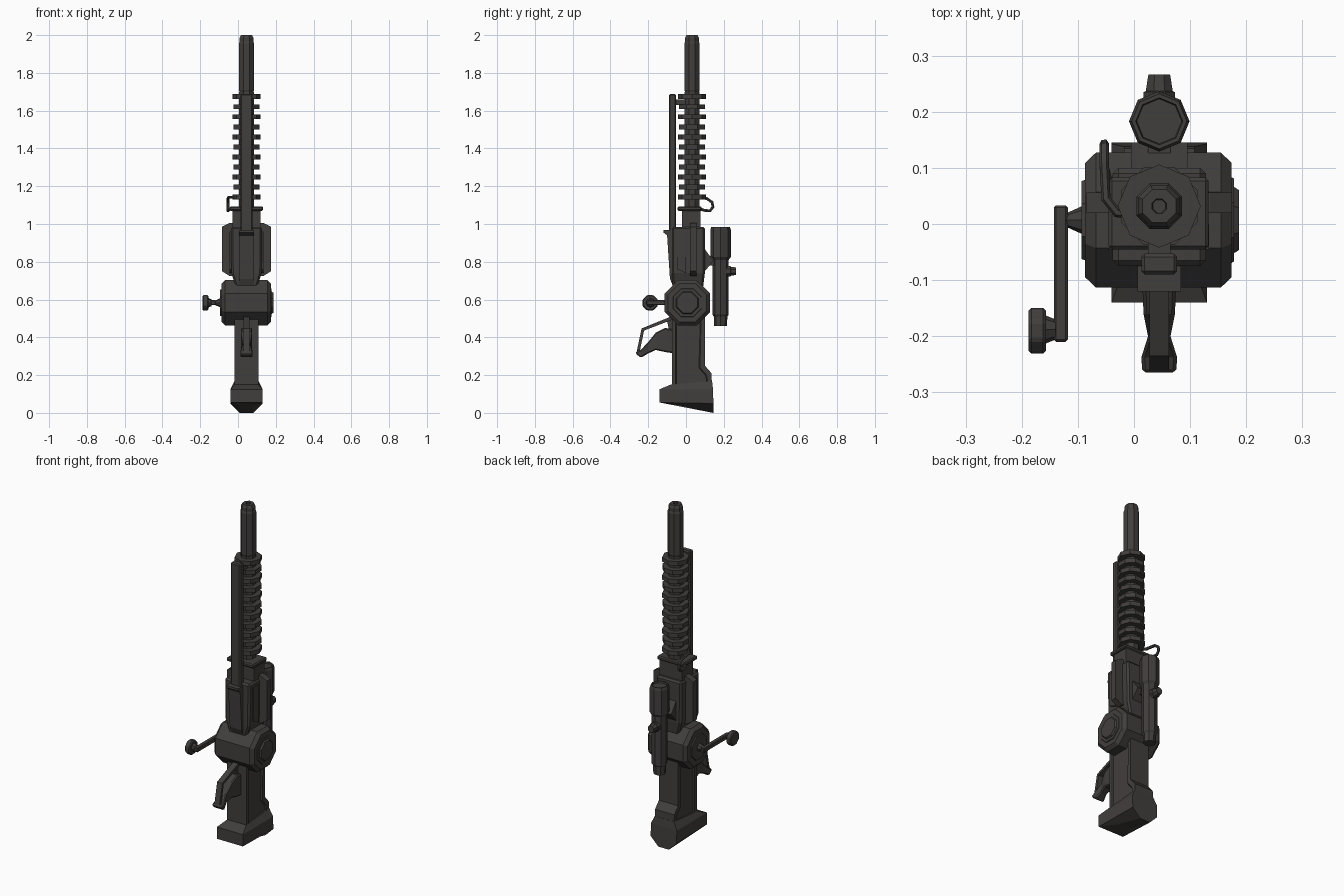
import bpy, bmesh, math
from mathutils import Vector

if "Cube" in bpy.data.objects:
    bpy.data.objects.remove(bpy.data.objects["Cube"])

CX, BY = 0.045, 0.032          # gun centre line in x, barrel axis in y
metal = bpy.data.materials.new("dark_gunmetal")
metal.diffuse_color = (0.053, 0.049, 0.047, 1)
metal.use_nodes = True
metal.node_tree.nodes["Principled BSDF"].inputs["Base Color"].default_value = metal.diffuse_color


def finish(name, bm, bevel=0):
    bmesh.ops.recalc_face_normals(bm, faces=bm.faces)
    me = bpy.data.meshes.new(name)
    bm.to_mesh(me)
    bm.free()
    me.materials.append(metal)
    ob = bpy.data.objects.new(name, me)
    bpy.context.collection.objects.link(ob)
    if bevel:
        m = ob.modifiers.new("bevel", 'BEVEL')
        m.width, m.segments = bevel, 1
        m.limit_method, m.angle_limit = 'ANGLE', math.radians(40)
    return ob


def loft(name, rings, bevel=0):
    """Skin a list of point rings and cap both ends."""
    bm = bmesh.new()
    vs = [[bm.verts.new(p) for p in r] for r in rings]
    n = len(vs[0])
    for a, b in zip(vs, vs[1:]):
        for i in range(n):
            bm.faces.new((a[i], a[(i + 1) % n], b[(i + 1) % n], b[i]))
    bm.faces.new(vs[0])
    bm.faces.new(vs[-1])
    return finish(name, bm, bevel)


def lathe(name, centre, axis, prof, sides=8, turn=0.0, bevel=0):
    """Turned part: prof is (position along axis, radius)."""
    rings = []
    for t, r in prof:
        ring = []
        for i in range(sides):
            a = turn + math.tau * i / sides
            c, s = r * math.cos(a), r * math.sin(a)
            off = {'x': (t, c, s), 'y': (c, t, s), 'z': (c, s, t)}[axis]
            ring.append(Vector(centre) + Vector(off))
        rings.append(ring)
    return loft(name, rings, bevel)


def side_prism(name, pts, half, bevel=0, x=CX):
    """(y, z) outline extruded across the width."""
    return loft(name, [[(x + s * half, y, z) for y, z in pts] for s in (-1, 1)], bevel)


def box(name, x, y, z, bevel=0):
    return loft(name, [[(x[0], y[0], h), (x[1], y[0], h), (x[1], y[1], h), (x[0], y[1], h)]
                       for h in z], bevel)


def sections(name, secs, bevel=0):
    """Stack of (half width, y front, z front, y back, z back)."""
    return loft(name, [[(CX - w, a, za), (CX + w, a, za), (CX + w, b, zb), (CX - w, b, zb)]
                       for w, a, za, b, zb in secs], bevel)


T = math.pi / 8

# Butt and stock
sections("butt_pad", [(.035, -.03, .04, .145, 0), (.085, -.14, .055, .145, .05),
                      (.085, -.14, .125, .143, .125), (.063, -.08, .15, .138, .17)])
stock = side_prism("stock", [(-.075, .13), (.138, .13), (.135, .21), (.1, .25),
                             (.1, .52), (-.075, .52)], .063)
bm = bmesh.new()
bm.from_mesh(stock.data)
sides = [f for f in bm.faces if abs(f.normal.x) > .9]
bmesh.ops.inset_individual(bm, faces=sides, thickness=.028)
bmesh.ops.inset_individual(bm, faces=sides, thickness=.006, depth=-.008)
bm.to_mesh(stock.data)
bm.free()

# Drum housing with hubs
R = 1 / math.cos(T)
lathe("drum", (0, .007, .583), 'x', [(-.087, .102 * R), (-.068, .12 * R),
                                     (.155, .12 * R), (.174, .102 * R)], 8, T)
lathe("right_hub", (0, .007, .583), 'x', [(.17, .085), (.178, .08), (.178, .064),
                                          (.187, .058)], 8, T)
lathe("left_hub", (0, .007, .583), 'x', [(-.08, .08), (-.094, .075)], 8, T)

# Crank
lathe("crank_axle", (0, .007, .583), 'x', [(-.09, .026), (-.121, .012)])
box("crank_arm", (-.143, -.118), (-.21, .033), (.57, .597), .004)
lathe("crank_stem", (0, -.188, .583), 'x', [(-.14, .018), (-.16, .026)])
lathe("crank_knob", (0, -.19, .583), 'x', [(-.157, .044), (-.188, .044)], 8, T, .005)

# Receiver, fins and collar
sections("receiver", [(.055, -.07, .66, .09, .66), (.08, -.075, .74, .1, .74),
                      (.083, -.075, .985, .1, .985)], .01)
for s, side in ((1, "right"), (-1, "left")):
    pts = [(.07, 1.005), (.09, 1.005), (.13, .985), (.13, .75), (.09, .725), (.07, .725)]
    loft(side + "_fin", [[(CX + s * x, y, z) for x, z in pts] for y in (.02, .056)])
    side_prism(side + "_panel", [(-.045, .76), (.0, .74), (.0, .96), (-.045, .96)],
               .005, 0, CX + s * .084)
box("neck", (-.03, .12), (-.022, .078), (.97, 1.075))
box("collar", (-.045, .133), (-.045, .083), (1.07, 1.093), .006)
side_prism("front_ridge", [(-.06, .65), (-.085, .71), (-.1, .94), (-.12, .955), (-.12, .968),
                           (-.05, .968)], .039)
side_prism("scope_mount", [(.09, .74), (.112, .765), (.145, .805), (.112, .85), (.09, .88)], .05)
box("scope_bracket", (.025, .065), (.08, .15), (.78, .83))

# Barrel with cooling rings, muzzle and under rail
barrel = (CX, BY, 0)
lathe("barrel", barrel, 'z', [(1.05, .042), (1.7, .042)], 8, T)
for i in range(11):
    z = 1.142 + i * .0532
    lathe(f"cooling_ring_{i + 1}", barrel, 'z', [(z - .013, .074), (z + .013, .074)], 8, T if i % 2 else 0)
lathe("muzzle", barrel, 'z', [(1.69, .037), (1.71, .044), (1.955, .044), (1.965, .04), (1.985, .04),
                              (2.0, .032), (2.0, .014), (1.97, .012)], 8, T)
box("under_rail", (.013, .077), (-.09, -.053), (.95, 1.688), .006)
box("rail_tip_link", (.025, .065), (-.06, .0), (1.63, 1.66))

# Scope
scope = (CX, .183, 0)
lathe("scope", scope, 'z', [(.46, .026), (.46, .034), (.51, .036), (.52, .043), (.81, .043),
                            (.825, .054), (.97, .054), (.985, .049), (.985, .042), (.975, .04)])
lathe("scope_dial", (CX, 0, .75), 'y', [(.21, .03), (.235, .03), (.237, .026), (.266, .021)], 8, T)

# Grip: outline swept wider toward the end
grip = [(.026, -.06, .315, .44), (.03, -.11, .322, .45), (.028, -.16, .333, .425),
        (.02, -.2, .315, .375), (.032, -.238, .292, .335), (.03, -.265, .312, .325)]
loft("grip", [[(CX - w, y, a), (CX + w, y, a), (CX + w, y, b), (CX - w, y, b)]
              for w, y, a, b in grip], .006)

# Trigger guard and trigger
side_prism("trigger_guard", [(-.06, .518), (-.235, .447), (-.262, .32), (-.245, .325),
                             (-.222, .436), (-.06, .498)], .017)
side_prism("trigger", [(-.07, .5), (-.1, .485), (-.09, .44), (-.07, .43)], .009)


# Carry loop wire
cu = bpy.data.curves.new("carry_loop", 'CURVE')
cu.dimensions = '3D'
cu.bevel_depth, cu.bevel_resolution = .0085, 1
cu.use_fill_caps = True
path = [(.005, .015, 1.14), (-.03, .02, 1.142), (-.05, .045, 1.142), (-.053, .11, 1.135),
        (-.053, .138, 1.115), (-.053, .143, 1.09), (-.053, .127, 1.07), (-.053, .1, 1.072),
        (-.045, .07, 1.08)]
sp = cu.splines.new('POLY')
sp.points.add(len(path) - 1)
for p, co in zip(sp.points, path):
    p.co = (*co, 1)
sp.use_smooth = False
cu.materials.append(metal)
bpy.context.collection.objects.link(bpy.data.objects.new("carry_loop", cu))
